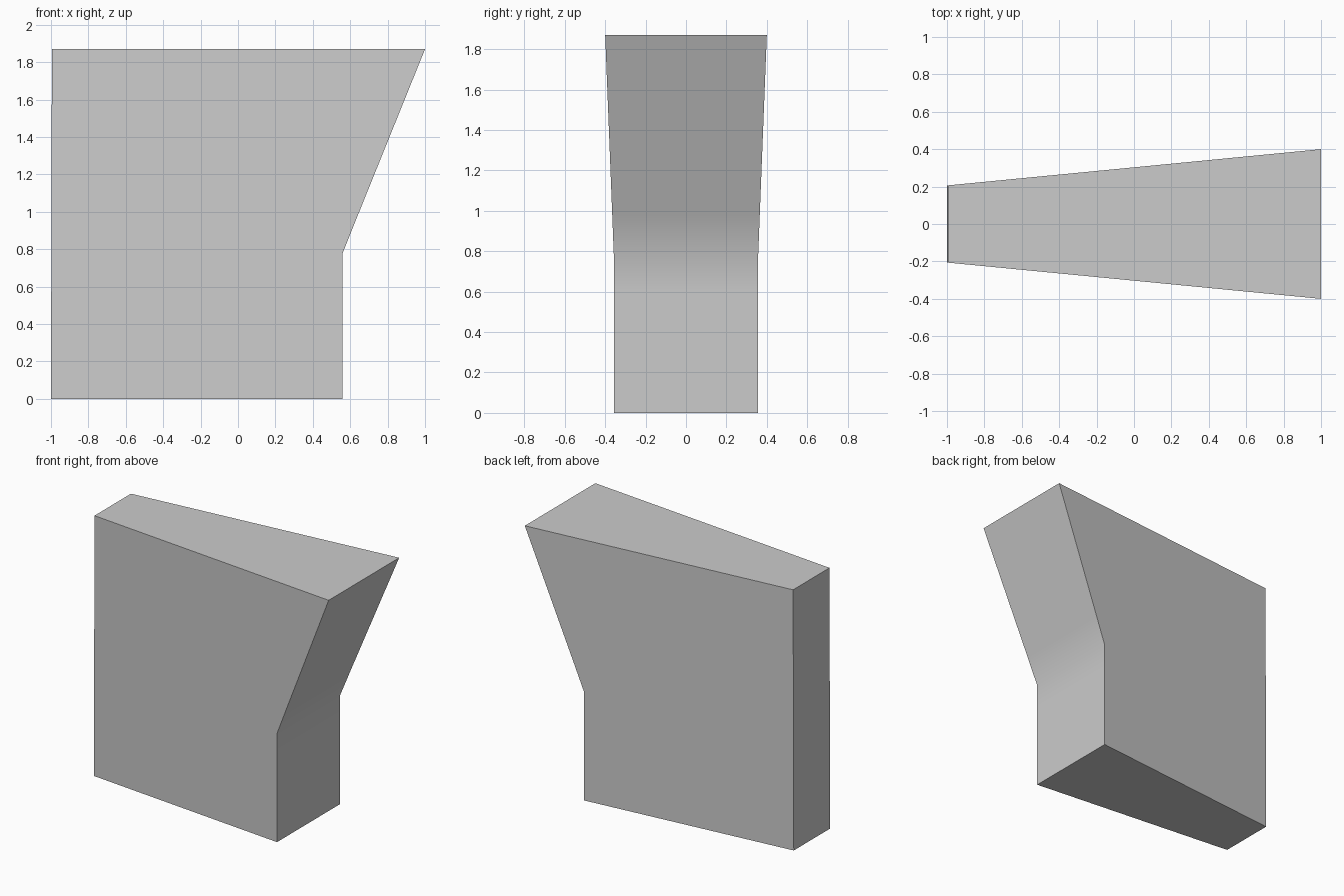
import bpy, bmesh

cube = bpy.data.objects.get("Cube")
if cube:
    bpy.data.objects.remove(cube, do_unlink=True)

grey = bpy.data.materials.new("plain grey")
grey.use_nodes = True
colour = (0.6, 0.6, 0.6, 1)
grey.diffuse_color = colour
grey.node_tree.nodes["Principled BSDF"].inputs["Base Color"].default_value = colour


def half_depth(x):
    """Half thickness of the wedge, widening towards +x."""
    return 0.303 + 0.097 * x


# Side outline (x, z): straight foot, then an overhang with a soft bend
outline = [(-1, 0), (0.56, 0), (0.56, 0.6), (0.56, 0.78),
           (0.64, 0.98), (1, 1.87), (-0.995, 1.87)]

bm = bmesh.new()
front = [bm.verts.new((x, -half_depth(x), z)) for x, z in outline]
back = [bm.verts.new((x, half_depth(x), z)) for x, z in outline]
bm.faces.new(front)
bm.faces.new(back[::-1])
for i in range(len(outline)):
    j = (i + 1) % len(outline)
    bm.faces.new((front[i], back[i], back[j], front[j]))
bmesh.ops.recalc_face_normals(bm, faces=bm.faces)

mesh = bpy.data.meshes.new("tapered_block")
bm.to_mesh(mesh)
bm.free()
mesh.materials.append(grey)
block = bpy.data.objects.new("tapered_block", mesh)
bpy.context.collection.objects.link(block)

# Soft shading over the bend, crisp corners elsewhere
bpy.context.view_layer.objects.active = block
block.select_set(True)
bpy.ops.object.shade_smooth_by_angle(angle=0.52)
